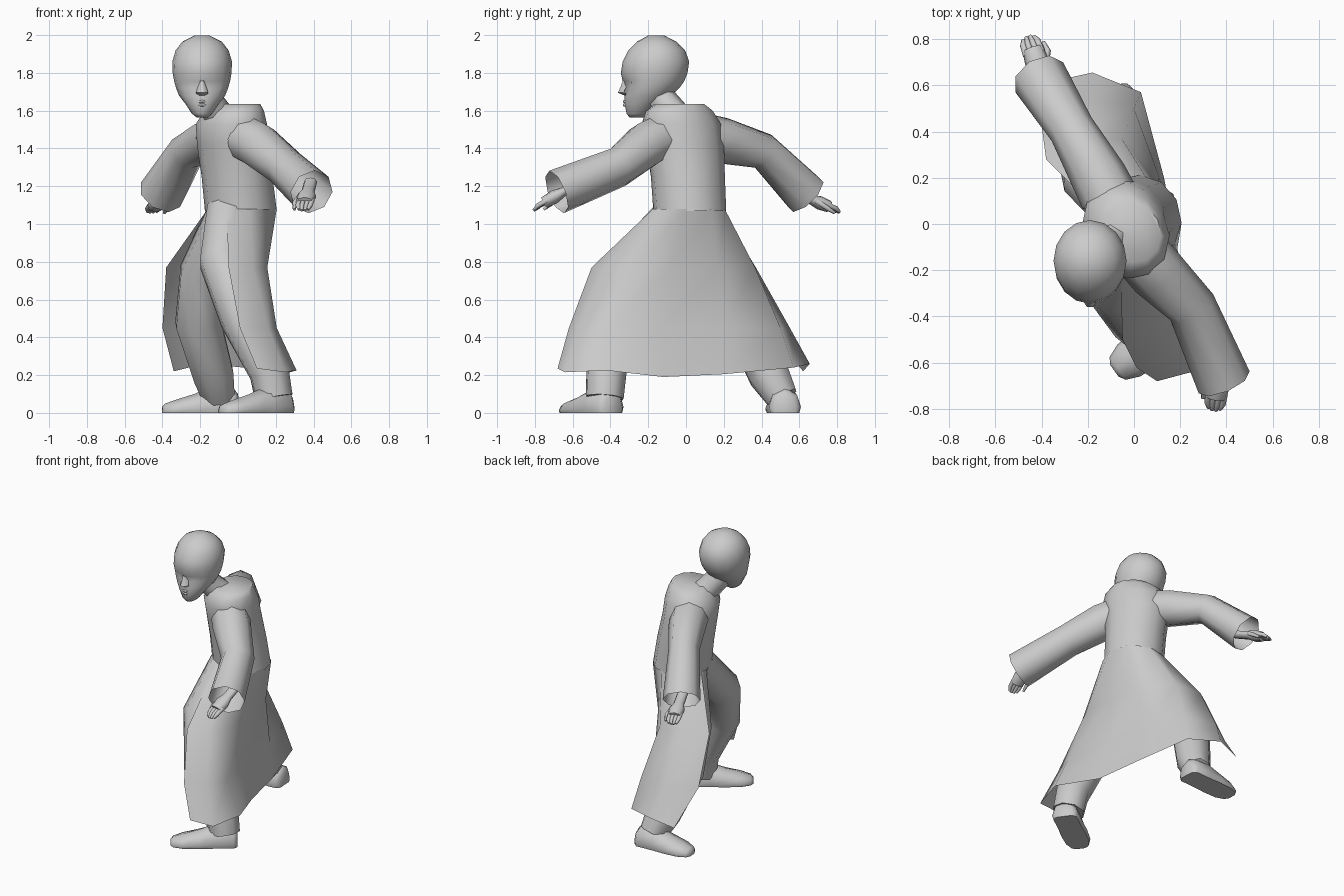
import bpy, bmesh, math
from mathutils import Vector

if "Cube" in bpy.data.objects:
    bpy.data.objects.remove(bpy.data.objects["Cube"])

SIDE = Vector((0.45, -0.89, 0))     # torso: towards the leading arm
FACE = Vector((-0.89, -0.45, 0))    # torso: chest direction


def loft(name, rings, closed=True, cap0=False, cap1=False, angle=62):
    bm = bmesh.new()
    vr = [[bm.verts.new(p) for p in r] for r in rings]
    n = len(vr[0])
    for a, b in zip(vr, vr[1:]):
        for i in range(n if closed else n - 1):
            j = (i + 1) % n
            bm.faces.new((a[i], a[j], b[j], b[i]))
    if cap0:
        bm.faces.new(vr[0][::-1])
    if cap1:
        bm.faces.new(vr[-1])
    bmesh.ops.recalc_face_normals(bm, faces=bm.faces)
    me = bpy.data.meshes.new(name)
    bm.to_mesh(me)
    bm.free()
    ob = bpy.data.objects.new(name, me)
    bpy.context.collection.objects.link(ob)
    bpy.ops.object.select_all(action='DESELECT')
    ob.select_set(True)
    bpy.context.view_layer.objects.active = ob
    bpy.ops.object.shade_smooth_by_angle(angle=math.radians(angle))
    return ob


def ellipse(c, u, v, n):
    return [Vector(c) + u * math.cos(math.tau * i / n) + v * math.sin(math.tau * i / n)
            for i in range(n)]


def tube(name, path, n=8, flat=1.0, cap0=True, cap1=True, ref=None):
    """Tube through (x, y, z, radius) stations; ref fixes the frame, flat squashes it."""
    pts = [Vector(p[:3]) for p in path]
    rings = []
    for i, p in enumerate(path):
        d = pts[min(i + 1, len(pts) - 1)] - pts[max(i - 1, 0)]
        u = d.cross(Vector((0, 0, 1))).normalized()
        if ref:
            u = (ref - d * ref.dot(d) / d.length_squared).normalized()
        v = u.cross(d).normalized()
        rings.append(ellipse(pts[i], u * p[3], v * p[3] * flat, n))
    return loft(name, rings, cap0=cap0, cap1=cap1)


# Coat body: z, centre x, centre y, half width, half depth
body = [(1.635, -0.005, -0.035, .135, .12), (1.6, -0.02, -0.035, .185, .15),
        (1.53, -0.035, -0.025, .22, .18), (1.42, -0.03, -0.005, .215, .18),
        (1.25, -0.005, 0.01, .2, .185), (1.07, 0.015, 0.02, .195, .19)]
loft("coat_body", [ellipse((x, y, z), SIDE * w, FACE * d, 12) for z, x, y, w, d in body],
     cap0=True)

# Coat skirt, open at the front: rows of (x, y) from trailing edge round the back
waist = [(-.16, .06), (-.08, .18), (.05, .205), (.17, .13), (.205, 0), (.16, -.12), (.06, -.175), (-.06, -.175)]
thigh = [(-.38, .28), (-.25, .37), (-.05, .365), (.1, .17), (.135, -.08), (.155, -.3), (.08, -.44), (-.05, -.5)]
knee = [(-.4, .43), (-.23, .55), (0, .5), (.11, .2), (.14, -.12), (.205, -.42), (.16, -.57), (.01, -.62)]
hem = [(-.34, .62), (-.18, .655), (.03, .57), (.13, .2), (.19, -.12), (.31, -.42), (.25, -.64), (.1, -.68)]
hem_z = [.22, .26, .24, .205, .19, .225, .215, .235]
rows = [[(x, y, z) for x, y in r] for r, z in ((waist, 1.08), (thigh, .77), (knee, .45))]
rows.append([(x, y, z) for (x, y), z in zip(hem, hem_z)])
loft("coat_skirt", rows, closed=False)

# Sleeves
tube("leading_sleeve", [(.04, -.14, 1.45, .125), (.1, -.21, 1.42, .125),
                        (.25, -.36, 1.3, .108), (.39, -.685, 1.17, .12)], cap0=False, cap1=False)
tube("trailing_sleeve", [(-.11, .12, 1.455, .125), (-.15, .2, 1.44, .122),
                         (-.27, .41, 1.385, .1), (-.41, .635, 1.155, .122)], cap0=False, cap1=False)


# Hands: wrist, palm, fingers and thumb along a direction
def hand(name, wrist, tip):
    a, b = Vector(wrist), Vector(tip)
    d = b - a
    s = d.cross(Vector((0, 0, 1))).normalized()
    at = lambda t, k=0, r=.02, dz=0: (*(a + d * t + s * k + Vector((0, 0, dz))), r)
    tube(name + "_palm", [at(-.6, 0, .035), at(0, 0, .036), at(.3, 0, .052), at(.62, 0, .045)], flat=.7)
    for i, k in enumerate((-.034, -.012, .012, .034)):
        tube(f"{name}_finger_{i}", [at(.5, k, .015), at(.8, k * .95, .014),
                                    at(1 - abs(k) * 2, k * .7, .008, -.01)], n=6)
    tube(name + "_thumb", [at(.15, .03, .017), at(.45, .06, .014, -.02), at(.7, .055, .008, -.03)], n=6)


hand("leading_hand", (.37, -.65, 1.17), (.345, -.81, 1.08))
hand("trailing_hand", (-.405, .66, 1.13), (-.46, .815, 1.07))

# Trousers
tube("leading_trouser", [(-.05, -.04, 1.07, .12), (-.08, -.28, .8, .13),
                         (.015, -.43, .5, .115), (.165, -.42, .22, .112), (.19, -.43, .08, .105)],
     cap0=False, ref=FACE)
tube("trailing_trouser", [(-.05, .05, 1.05, .12), (-.19, .2, .74, .125),
                          (-.21, .32, .48, .13), (-.13, .44, .2, .115), (-.1, .51, .08, .09)],
     cap0=False, ref=FACE)


# Shoes: t along the sole, half width, height
def shoe(name, heel, toe):
    a, b = Vector((*heel, 0)), Vector((*toe, 0))
    d = b - a
    s = Vector((-d.y, d.x, 0)).normalized()
    rings = []
    for t, w, h in [(0, .06, .1), (.06, .085, .13), (.35, .085, .14),
                    (.58, .09, .1), (.82, .085, .07), (.96, .06, .05), (1, .03, .035)]:
        prof = [(-.9, 0), (-1, .25), (-.75, .75), (0, 1), (.75, .75), (1, .25), (.9, 0)]
        rings.append([a + d * t + s * w * u + Vector((0, 0, h * v)) for u, v in prof])
    loft(name, rings, cap0=True, cap1=True)


shoe("leading_shoe", (.265, -.385), (-.085, -.635))
shoe("trailing_shoe", (.0, .525), (-.4, .5))

# Neck and head: z, front y, back y, half width
HX = -.19
tube("neck", [(-.09, -.05, 1.56, .085), (-.16, -.13, 1.66, .08), (-.18, -.15, 1.74, .08)],
     cap0=False, cap1=False, ref=SIDE)
skull = [(1.565, -.3, -.22, .03), (1.585, -.315, -.19, .055), (1.635, -.325, -.13, .088),
         (1.68, -.325, -.075, .122), (1.72, -.33, -.035, .138), (1.755, -.335, -.01, .148),
         (1.8, -.345, .008, .156), (1.86, -.335, .017, .158), (1.92, -.305, -.005, .14),
         (1.965, -.26, -.05, .105), (1.998, -.2, -.115, .04)]
head = loft("head", [ellipse((HX, (f + b) / 2, z), Vector((w, 0, 0)), Vector((0, (b - f) / 2, 0)), 16)
                     for z, f, b, w in skull], cap0=True, cap1=True)
# Hollow the eye sockets
for v in head.data.vertices:
    for ex in (-.06, .06):
        if v.co.y < -.2 and math.hypot(v.co.x - HX - ex, v.co.z - 1.75) < .034:
            v.co.y += .022

# Nose and lips
loft("nose", [[(HX - w, y + .03, z), (HX - w * .4, y, z), (HX + w * .4, y, z), (HX + w, y + .03, z)]
              for w, y, z in ((.02, -.33, 1.77), (.022, -.345, 1.73),
                              (.032, -.36, 1.695), (.028, -.325, 1.68))], cap0=True, cap1=True)
for nm, z in (("upper_lip", 1.648), ("lower_lip", 1.63)):
    tube(nm, [(HX - .035, -.305, z, .004), (HX, -.326, z, .009), (HX + .035, -.305, z, .004)], n=6)
